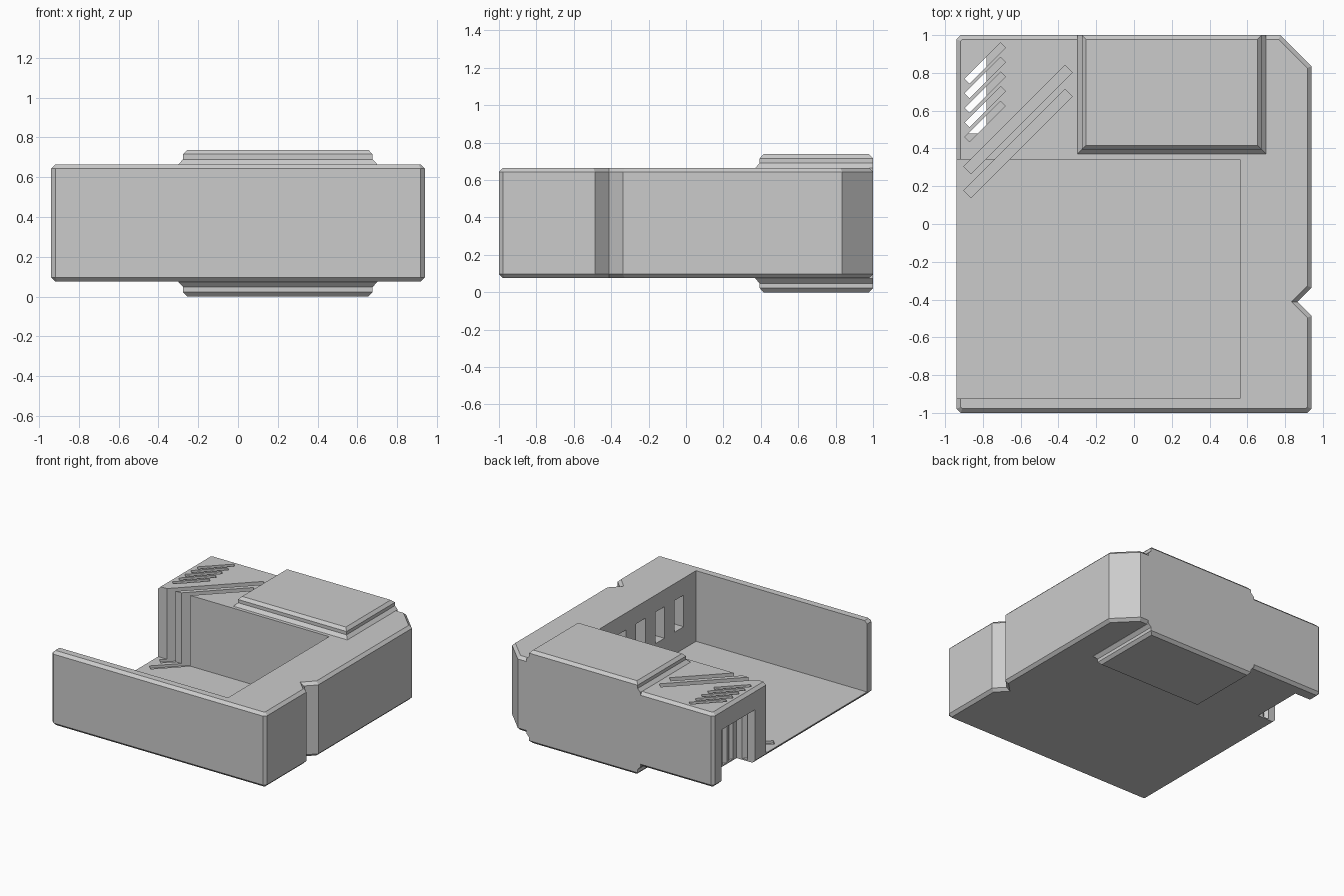
import bpy, bmesh
from math import radians
from mathutils import Matrix, Vector

cube = bpy.data.objects.get("Cube")
if cube:
    bpy.data.objects.remove(cube, do_unlink=True)

grey = bpy.data.materials.new("light grey")
grey.use_nodes = True
grey.diffuse_color = (0.6, 0.6, 0.6, 1)
grey.node_tree.nodes["Principled BSDF"].inputs["Base Color"].default_value = (0.6, 0.6, 0.6, 1)


def add_object(name, bm):
    bmesh.ops.recalc_face_normals(bm, faces=bm.faces)
    mesh = bpy.data.meshes.new(name)
    bm.to_mesh(mesh)
    bm.free()
    mesh.materials.append(grey)
    obj = bpy.data.objects.new(name, mesh)
    bpy.context.scene.collection.objects.link(obj)
    return obj


def box(name, low, high, angle=0):
    low, high = Vector(low), Vector(high)
    bm = bmesh.new()
    matrix = (Matrix.Translation((low + high) / 2) @ Matrix.Rotation(radians(angle), 4, "Z")
              @ Matrix.Diagonal((*(high - low), 1)))
    bmesh.ops.create_cube(bm, size=1, matrix=matrix)
    return add_object(name, bm)


def cut(target, cutter):
    mod = target.modifiers.new("cut", "BOOLEAN")
    mod.operation, mod.solver, mod.object = "DIFFERENCE", "EXACT", cutter
    cutter.hide_render = True
    bpy.context.view_layer.update()
    graph = bpy.context.evaluated_depsgraph_get()
    target_mesh = bpy.data.meshes.new_from_object(target.evaluated_get(graph))
    target.modifiers.clear()
    target.data = target_mesh
    bpy.data.objects.remove(cutter, do_unlink=True)


# Body: outline with a cut corner and a side notch, bevelled top and bottom
X, Y, C = 0.94, 1.0, 0.022
BOTTOM, TOP, FLOOR = 0.075, 0.665, 0.105
outline = [(-X + C, -Y), (X - C, -Y), (X, -Y + C),
           (X, -0.487), (X - 0.075, -0.412), (X, -0.337),
           (X, 0.835), (0.775, Y), (-X + C, Y), (-X, Y - C), (-X, -Y + C)]
bm = bmesh.new()
base = bm.faces.new([bm.verts.new((x, y, BOTTOM)) for x, y in outline])
top = bmesh.ops.extrude_face_region(bm, geom=[base])
bmesh.ops.translate(bm, vec=(0, 0, TOP - BOTTOM),
                    verts=[g for g in top["geom"] if isinstance(g, bmesh.types.BMVert)])
bmesh.ops.recalc_face_normals(bm, faces=bm.faces)
rims = [e for e in bm.edges if abs(e.verts[0].co.z - e.verts[1].co.z) < 0.01]
bmesh.ops.bevel(bm, geom=rims, offset=C, segments=1, affect="EDGES")
body = add_object("body", bm)

# Main tray, open at the top and on one side
cut(body, box("tray_cutter", (-1.2, -0.925, FLOOR), (0.56, 0.342, 1)))

# Side opening that passes through the floor
cut(body, box("side_opening_cutter", (-1.2, 0.48, -0.1), (-0.78, 0.9, 0.5)))

# Row of pockets in the inner side wall
for i in range(5):
    y = -0.77 + i * 0.24
    cut(body, box("pocket_cutter", (0.5, y, 0.28), (0.66, y + 0.115, 0.53)))


# Diagonal slots cut deep from the top
def slot(x, y, length, width):
    cut(body, box("slot_cutter", (x - length / 2, y - width / 2, 0.085),
                  (x + length / 2, y + width / 2, 1), 45))


for i in range(5):
    slot(-0.789, 0.851 - i * 0.077, 0.269, 0.036)
for i in range(2):
    slot(-0.614, 0.5525 - i * 0.127, 0.758, 0.054)


# Stepped pads above and below, flush with the back
def pad(name, flip):
    steps = [(0.6, 0, 0), (TOP, 0, 0), (0.69, 0.024, 0), (0.716, 0.024, 0), (0.738, 0.045, C)]
    bm = bmesh.new()
    rings = []
    for z, inset, back in steps:
        z = 0.738 - z if flip else z
        x0, x1, y0, y1 = -0.3 + inset, 0.7 - inset, 0.37 + inset, Y - back
        rings.append([bm.verts.new((x, y, z))
                      for x, y in ((x0, y0), (x1, y0), (x1, y1), (x0, y1))])
    for a, b in zip(rings, rings[1:]):
        for i in range(4):
            j = (i + 1) % 4
            bm.faces.new((a[i], a[j], b[j], b[i]))
    bm.faces.new(rings[0])
    bm.faces.new(rings[-1])
    return add_object(name, bm)


pad("top_pad", False)
pad("bottom_pad", True)
